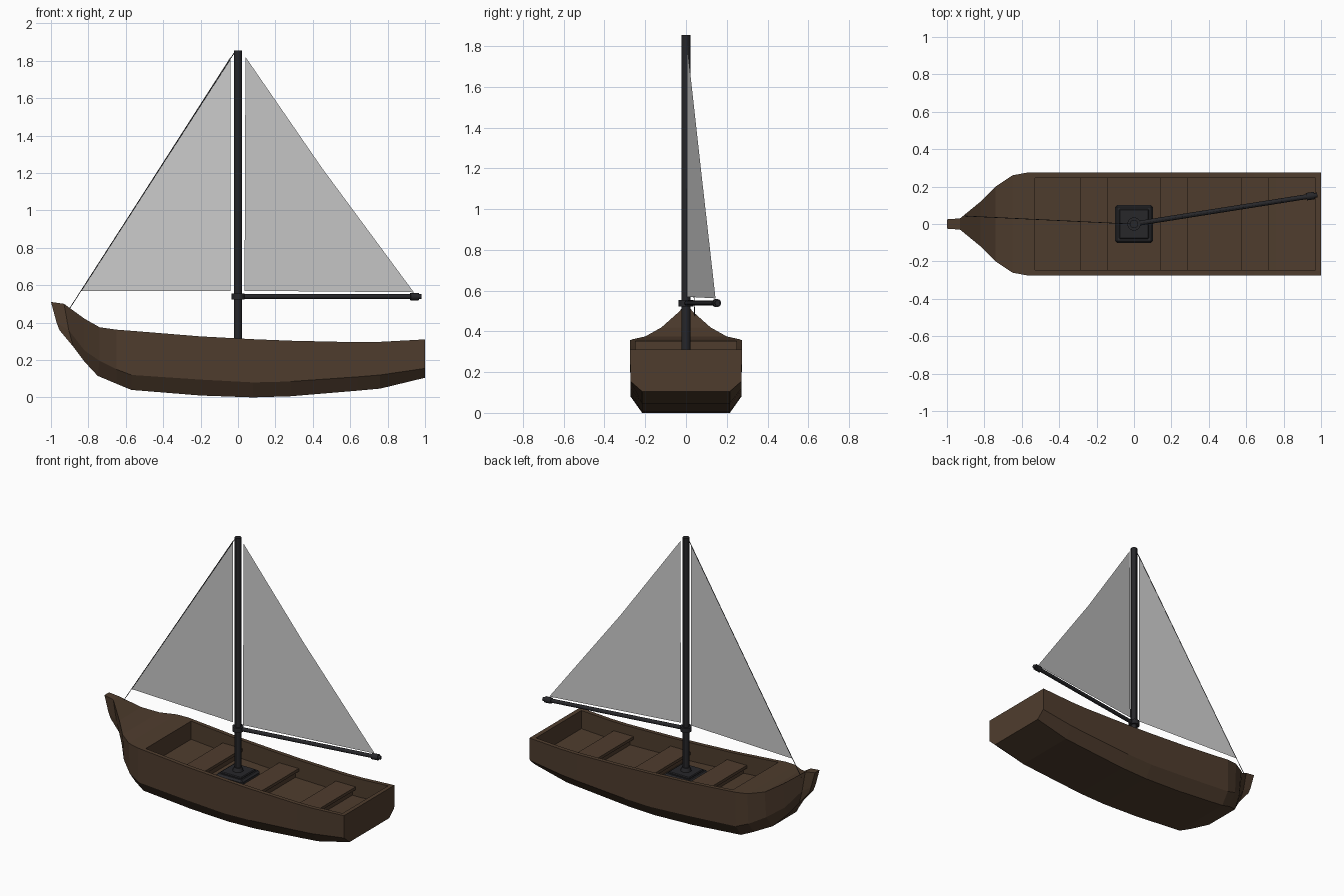
import bpy, bmesh
from mathutils import Vector

if "Cube" in bpy.data.objects:
    bpy.data.objects.remove(bpy.data.objects["Cube"])


def material(name, rgb):
    m = bpy.data.materials.new(name)
    m.diffuse_color = (*rgb, 1)
    m.use_nodes = True
    m.node_tree.nodes["Principled BSDF"].inputs["Base Color"].default_value = m.diffuse_color
    return m


WOOD = material("brown_wood", (0.078, 0.046, 0.027))
DARK = material("dark_spar", (0.02, 0.02, 0.023))


def finish(name, bm, mat=None):
    me = bpy.data.meshes.new(name)
    bm.to_mesh(me)
    bm.free()
    ob = bpy.data.objects.new(name, me)
    bpy.context.collection.objects.link(ob)
    if mat:
        me.materials.append(mat)
    return ob


def loft(name, rings, mat=None):
    """Skin closed rings of points and cap both ends."""
    bm = bmesh.new()
    vs = [[bm.verts.new(p) for p in r] for r in rings]
    n = len(rings[0])
    for a, b in zip(vs, vs[1:]):
        for i in range(n):
            bm.faces.new((a[i], a[(i + 1) % n], b[(i + 1) % n], b[i]))
    bm.faces.new(vs[0])
    bm.faces.new(vs[-1])
    bmesh.ops.recalc_face_normals(bm, faces=bm.faces)
    return finish(name, bm, mat)


def mirrored(half):
    return half + [(x, -y, z) for x, y, z in reversed(half)]


def box(name, lo, hi, mat, bevel=0):
    bm = bmesh.new()
    bmesh.ops.create_cube(bm, size=1)
    lo, hi = Vector(lo), Vector(hi)
    for v in bm.verts:
        v.co = (lo + hi) / 2 + v.co * (hi - lo)
    if bevel:
        bmesh.ops.bevel(bm, geom=bm.edges[:], offset=bevel, segments=1, affect='EDGES')
    return finish(name, bm, mat)


def rod(name, a, b, r, mat, sides=12, r2=None):
    a, b = Vector(a), Vector(b)
    bm = bmesh.new()
    bmesh.ops.create_cone(bm, cap_ends=True, segments=sides, radius1=r,
                          radius2=r if r2 is None else r2, depth=(b - a).length)
    ob = finish(name, bm, mat)
    ob.location = (a + b) / 2
    ob.rotation_mode = 'QUATERNION'
    ob.rotation_quaternion = (b - a).to_track_quat('Z', 'Y')
    bpy.context.view_layer.objects.active = ob
    for o in bpy.context.selected_objects:
        o.select_set(False)
    ob.select_set(True)
    bpy.ops.object.shade_smooth_by_angle()
    return ob


# Hull: bow stations as sheer, chine and keel points
stations = [
    [(-1, .025, .51), (-.97, .025, .40), (-.955, .022, .36)],
    [(-.93, .03, .50), (-.905, .03, .36), (-.88, .022, .27)],
    [(-.82, .12, .42), (-.82, .095, .25), (-.82, .055, .19)],
    [(-.74, .20, .375), (-.74, .185, .195), (-.75, .13, .115)],
    [(-.65, .26, .362), (-.65, .25, .15), (-.65, .19, .073)],
]
# Midship stations: x, sheer z, chine z, keel z
mid = [(-.57, .356, .12, .04), (-.2, .326, .095, .01), (.08, .311, .08, 0),
       (.28, .303, .085, .006), (.64, .295, .11, .036), (.76, .297, .12, .047),
       (1, .31, .155, .105)]
stations += [[(x, .275, s), (x, .272, c), (x, .215, k)] for x, s, c, k in mid]
hull = loft("hull", [mirrored(s) for s in stations], WOOD)


def sheer(x):
    for (x0, z0, *_), (x1, z1, *_) in zip(mid, mid[1:]):
        if x <= x1:
            return z0 + (z1 - z0) * (x - x0) / (x1 - x0)


# Open cockpit cut from the hull, floor following the sheer
xs = [-.53, -.2, .08, .28, .64, .76, .97]
cutter = loft("cockpit_cutter", [mirrored([(x, .247, sheer(x) + .1),
                                           (x, .247, sheer(x) - .125)]) for x in xs])
cutter.hide_render = True
cutter.hide_viewport = True
cut = hull.modifiers.new("cockpit", 'BOOLEAN')
cut.operation = 'DIFFERENCE'
cut.object = cutter
cut.solver = 'EXACT'

# Seats on narrower risers
for i, x in enumerate((-.215, .215, .648)):
    z = sheer(x) - .06
    box(f"seat_{i + 1}", (x - .075, -.247, z - .02), (x + .075, .247, z), WOOD)
    box(f"seat_riser_{i + 1}", (x - .05, -.247, z - .08), (x + .05, .247, z - .02), WOOD)

# Mast step and mast
box("mast_base", (-.102, -.102, .185), (.102, .102, .24), DARK, .012)
box("mast_plate", (-.08, -.08, .235), (.08, .08, .25), DARK, .005)
rod("mast_foot", (0, 0, .245), (0, 0, .275), .036, DARK, r2=.026)
rod("mast", (0, 0, .24), (0, 0, 1.855), .022, DARK)
rod("boom_collar", (0, 0, .523), (0, 0, .555), .036, DARK)

# Boom with end band
root, tip = Vector((0, 0, .539)), Vector((.98, .155, .539))
rod("boom", root, tip, .013, DARK)
rod("boom_band", root.lerp(tip, .94), root.lerp(tip, .985), .02, DARK)


# Sails as thin single sheets
def sail(name, pts):
    bm = bmesh.new()
    bm.faces.new([bm.verts.new(p) for p in pts])
    finish(name, bm)


sail("main_sail", [(.035, .004, .57), (.94, .145, .562), (.45, .07, 1.225), (.04, .004, 1.82)])
sail("fore_sail", [(-.04, .002, .57), (-.04, .002, 1.82), (-.84, .04, .57)])

# Forestay rope
rod("forestay", (-.015, 0, 1.85), (-.91, .043, .46), .002, DARK, 6)
